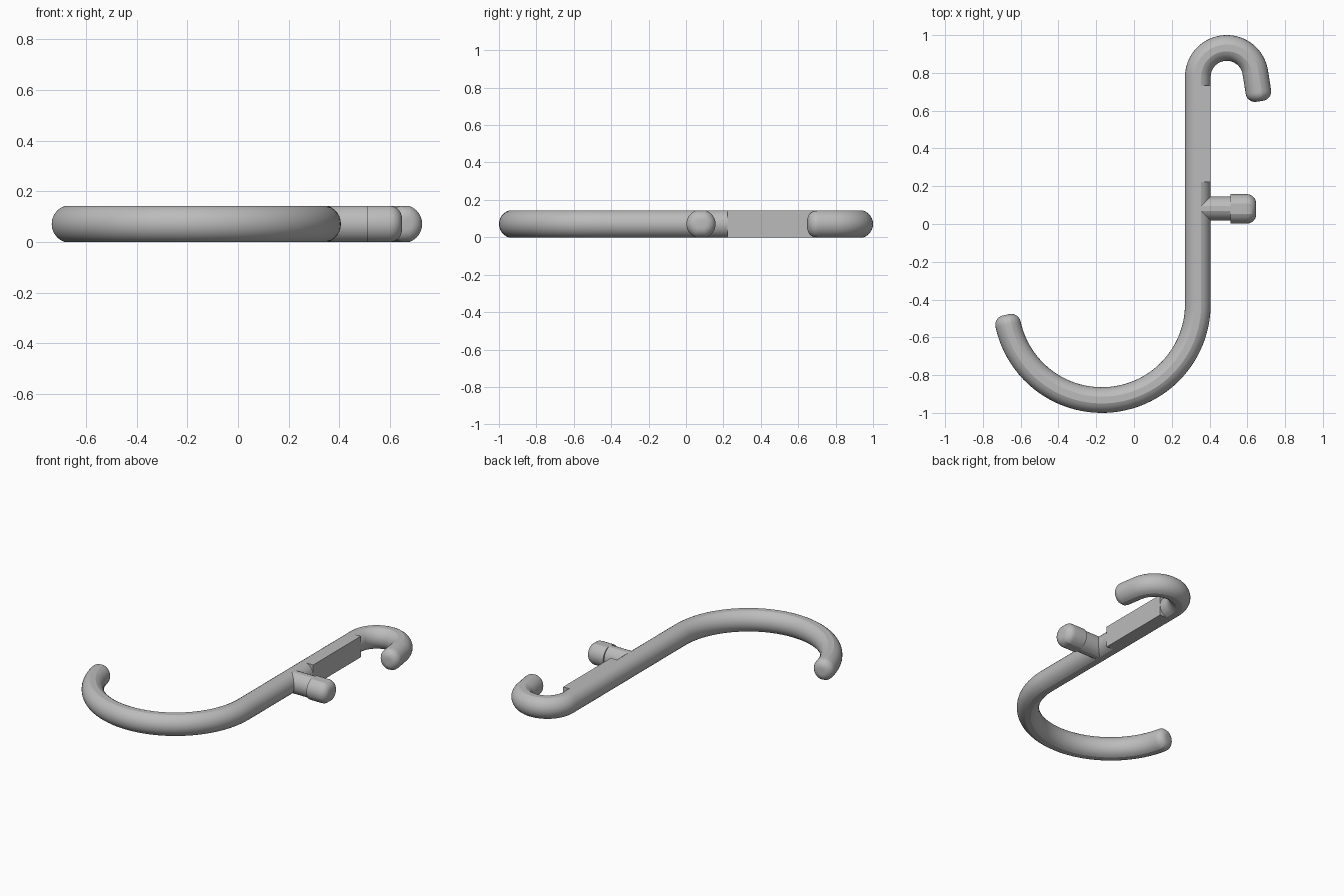
import bpy, bmesh
from math import sin, cos, asin, pi, radians
from mathutils import Vector

cube = bpy.data.objects.get("Cube")
if cube:
    bpy.data.objects.remove(cube)

HALF_H = 0.071   # half thickness of every part
BULGE = 0.05     # how far the rounded sides stand out
CAP = 0.05       # rounding at the ends

grey = bpy.data.materials.new("plain_grey")
grey.use_nodes = True
colour = (0.5, 0.5, 0.5, 1)
grey.diffuse_color = colour
grey.node_tree.nodes["Principled BSDF"].inputs["Base Color"].default_value = colour


def section(half_w, steps=12):
    """Flat top and bottom joined by shallow arcs: (sideways, up) points."""
    r = (HALF_H ** 2 + BULGE ** 2) / (2 * BULGE)
    a = asin(HALF_H / r)
    side = []
    for i in range(steps + 1):
        t = -a + 2 * a * i / steps
        side.append((half_w - r + r * cos(t), r * sin(t)))
    return side + [(-u, -v) for u, v in side]


def finish(name, bm):
    bmesh.ops.recalc_face_normals(bm, faces=bm.faces)
    mesh = bpy.data.meshes.new(name)
    bm.to_mesh(mesh)
    bm.free()
    mesh.materials.append(grey)
    obj = bpy.data.objects.new(name, mesh)
    bpy.context.collection.objects.link(obj)
    bpy.ops.object.select_all(action='DESELECT')
    obj.select_set(True)
    bpy.context.view_layer.objects.active = obj
    bpy.ops.object.shade_smooth_by_angle(angle=radians(20))
    return obj


def sweep(name, path, half_w, round_start=True, round_end=True):
    """Sweep the section along (point, direction) pairs, rounding the ends."""
    stations = [(Vector(p), Vector(d).normalized(), 0) for p, d in path]

    def cap(p, d, sign):
        out = []
        for i in range(1, 8):
            t = i / 7 * pi / 2
            out.append((p + d * sign * CAP * sin(t), d, CAP * (1 - cos(t))))
        return out

    first, last = stations[0], stations[-1]
    if round_start:
        stations = cap(first[0], first[1], -1)[::-1] + stations
    if round_end:
        stations += cap(last[0], last[1], 1)

    bm = bmesh.new()
    rings = []
    for p, d, inset in stations:
        su, sv = 1 - inset / half_w, 1 - inset / HALF_H
        ring = []
        for u, v in section(half_w):
            ring.append(bm.verts.new((p.x + d.y * u * su, p.y - d.x * u * su,
                                      HALF_H + v * sv)))
        rings.append(ring)
    n = len(rings[0])
    for a, b in zip(rings, rings[1:]):
        for i in range(n):
            j = (i + 1) % n
            bm.faces.new((a[i], a[j], b[j], b[i]))
    bm.faces.new(rings[0])
    bm.faces.new(rings[-1])
    return finish(name, bm)


def arc(cx, cy, r, start, end, steps, turn):
    """Points on an arc with travel directions; turn is 1 for anticlockwise."""
    out = []
    for i in range(steps + 1):
        t = radians(start + (end - start) * i / steps)
        out.append(((cx + r * cos(t), cy + r * sin(t)),
                    (-sin(t) * turn, cos(t) * turn)))
    return out


# Rod: large hook, straight stem, small hook and its short straight tip
path = arc(-0.17, -0.424, 0.508, -168, 0, 48, 1)
path += arc(0.491, 0.779, 0.153, 180, 9, 36, -1)
end, heading = path[-1]
path.append(((end[0] + heading[0] * 0.105, end[1] + heading[1] * 0.105), heading))
sweep("hook_rod", path, 0.068)

# Side peg: neck running into the stem, and a wider rounded head
sweep("peg_neck", [((0.34, 0.082), (1, 0)), ((0.52, 0.082), (1, 0))],
      0.064, False, False)
sweep("peg_head", [((0.51, 0.08), (1, 0)), ((0.597, 0.08), (1, 0))],
      0.078, False, True)

# Flat pad squaring off the inner side of the stem
bm = bmesh.new()
bmesh.ops.create_cube(bm, size=1)
bmesh.ops.scale(bm, vec=(0.067, 0.51, HALF_H * 2), verts=bm.verts)
bmesh.ops.translate(bm, vec=(0.3725, 0.478, HALF_H), verts=bm.verts)
finish("stem_pad", bm)
